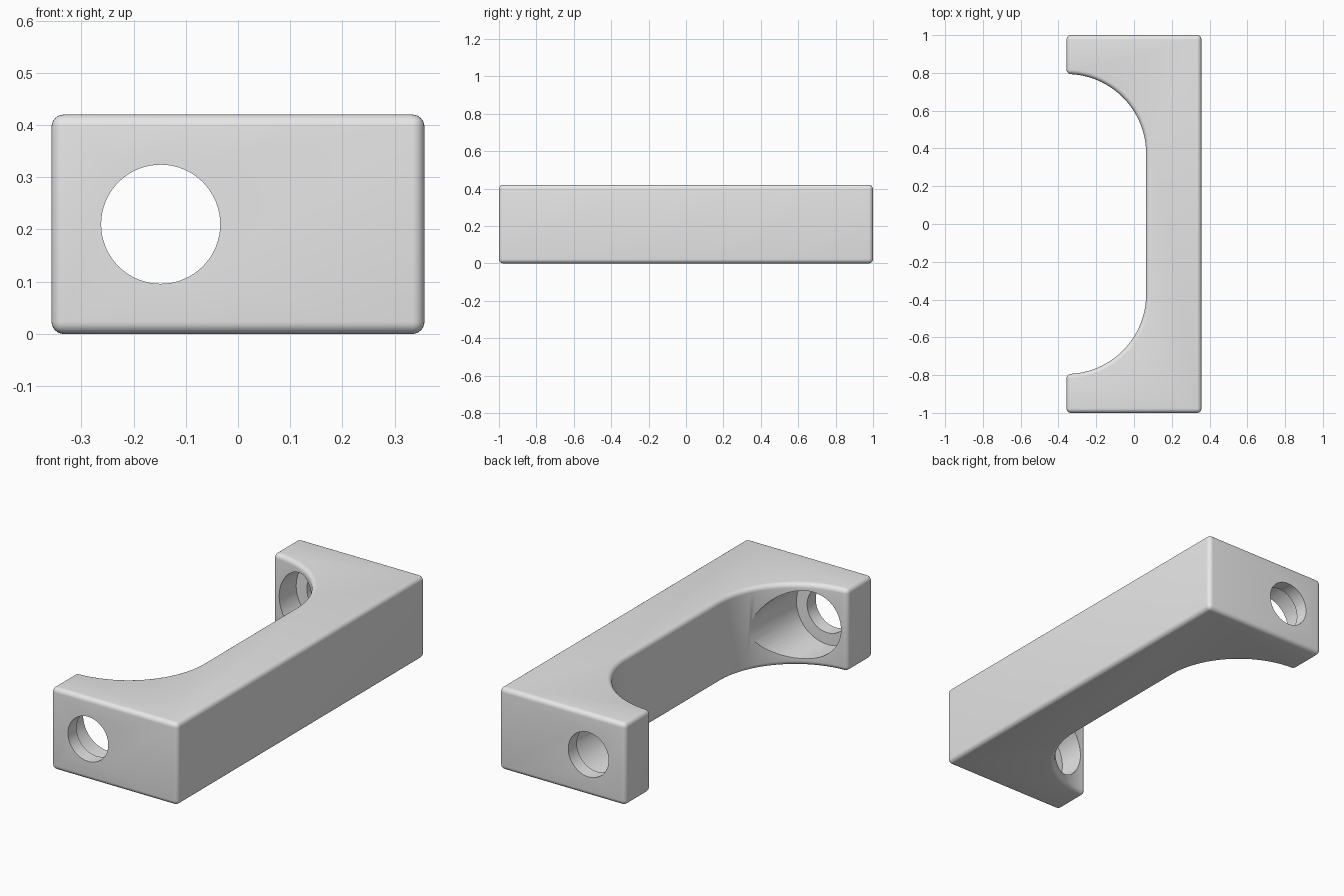
import bpy, bmesh, math

if "Cube" in bpy.data.objects:
    bpy.data.objects.remove(bpy.data.objects["Cube"])

W, H = 0.357, 0.42            # half width, height
R = 0.421                     # radius of the grip scoop corners
HOLE_X, HOLE_R, BORE_R, SEAT = -0.148, 0.114, 0.174, 0.93

grey = bpy.data.materials.new("light_grey")
grey.diffuse_color = (0.8, 0.8, 0.8, 1)
grey.use_nodes = True
grey.node_tree.nodes["Principled BSDF"].inputs["Base Color"].default_value = grey.diffuse_color


def apply(obj, mod):
    bpy.context.view_layer.objects.active = obj
    bpy.ops.object.modifier_apply(modifier=mod.name)


# handle outline: one arm and scoop arc, mirrored front to back
half = [(W, 1.0), (-W, 1.0)]
steps = 28
for i in range(steps + 1):
    a = math.pi / 2 * (1 - i / steps)
    half.append((-W + R * math.cos(a), 0.373 + R * math.sin(a)))
outline = half + [(x, -y) for x, y in reversed(half)]

# extrude the outline into the handle body
bm = bmesh.new()
face = bm.faces.new([bm.verts.new((x, y, 0)) for x, y in outline])
ext = bmesh.ops.extrude_face_region(bm, geom=[face])
top = [v for v in ext["geom"] if isinstance(v, bmesh.types.BMVert)]
bmesh.ops.translate(bm, verts=top, vec=(0, 0, H))
bmesh.ops.recalc_face_normals(bm, faces=bm.faces)
mesh = bpy.data.meshes.new("handle")
bm.to_mesh(mesh)
bm.free()
handle = bpy.data.objects.new("handle", mesh)
bpy.context.collection.objects.link(handle)
mesh.materials.append(grey)

# rounded edges all around
bevel = handle.modifiers.new("rounding", 'BEVEL')
bevel.width = 0.042
bevel.segments = 6
bevel.limit_method = 'ANGLE'
bevel.angle_limit = math.radians(30)
apply(handle, bevel)


def drill(radius, y0, y1):
    """Cut a cylinder along y out of the handle."""
    bpy.ops.mesh.primitive_cylinder_add(
        vertices=64, radius=radius, depth=abs(y1 - y0),
        location=(HOLE_X, (y0 + y1) / 2, H / 2), rotation=(math.pi / 2, 0, 0))
    cutter = bpy.context.object
    cutter.name = "hole_cutter"
    cutter.hide_render = True
    cutter.data.materials.append(grey)
    cut = handle.modifiers.new("drill", 'BOOLEAN')
    cut.operation = 'DIFFERENCE'
    cut.solver = 'EXACT'
    cut.object = cutter
    apply(handle, cut)
    bpy.data.objects.remove(cutter)


# counterbore from the inside, then the screw hole through both arms
drill(BORE_R, -SEAT, SEAT)
drill(HOLE_R, -1.2, 1.2)

# smooth rounding, crisp hole rims
bpy.ops.object.select_all(action='DESELECT')
handle.select_set(True)
bpy.context.view_layer.objects.active = handle
bpy.ops.object.shade_smooth_by_angle(angle=math.radians(30))
